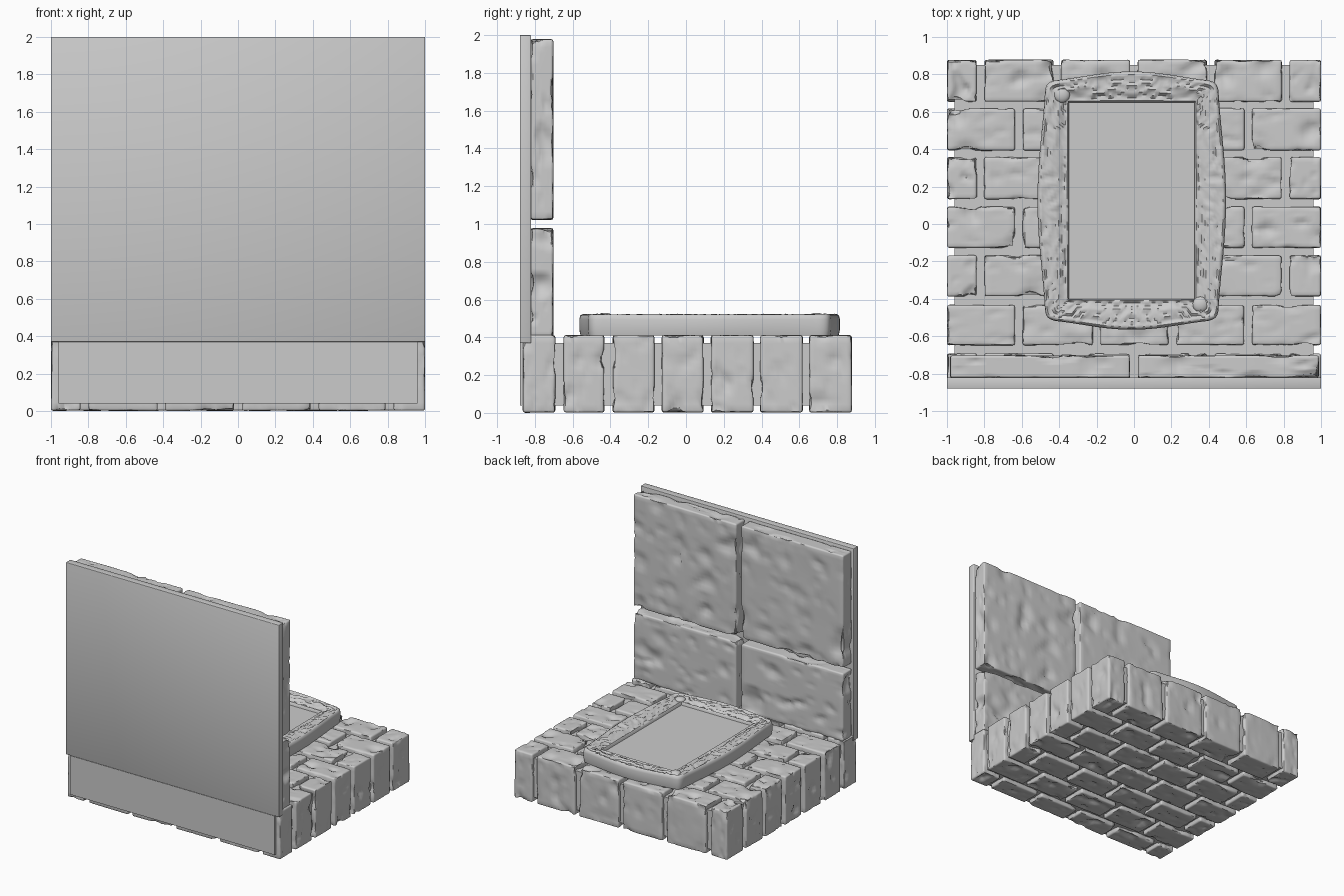
import bpy, bmesh, math
from mathutils import Vector, noise

if "Cube" in bpy.data.objects:
    bpy.data.objects.remove(bpy.data.objects["Cube"])


def add_object(name, bm):
    bmesh.ops.recalc_face_normals(bm, faces=bm.faces)
    me = bpy.data.meshes.new(name)
    bm.to_mesh(me)
    bm.free()
    ob = bpy.data.objects.new(name, me)
    bpy.context.collection.objects.link(ob)
    return ob


def box(name, lo, hi, bevel=0.0):
    lo, hi = Vector(lo), Vector(hi)
    bm = bmesh.new()
    bmesh.ops.create_cube(bm, size=1)
    for v in bm.verts:
        v.co = (lo + hi) / 2 + v.co * (hi - lo)
    if bevel:
        bmesh.ops.bevel(bm, geom=bm.edges[:], offset=bevel, segments=2,
                        profile=0.5, affect='EDGES')
    return add_object(name, bm)


def stone(name, lo, hi, n, r=0.014, depth=0.03, freq=9.0):
    """Worn block: rounded edges and pitted faces that stay inside lo..hi."""
    lo, hi = Vector(lo), Vector(hi)
    mid, half = (lo + hi) / 2, (hi - lo) / 2
    bm = bmesh.new()
    bmesh.ops.create_cube(bm, size=2)
    bmesh.ops.subdivide_edges(bm, edges=bm.edges[:], cuts=n - 1, use_grid_fill=True)
    for v in bm.verts:
        p, q = Vector(), Vector()
        for i in range(3):
            c, h = v.co[i], half[i]
            core = h - r
            p[i] = math.copysign(h, c) if abs(c) > 0.999 else c * core * n / (n - 2)
            q[i] = max(-core, min(core, p[i]))
        w = mid + p
        d = p - q
        d.normalize()
        rough = max(0.0, noise.noise(w * freq) - 0.22) * depth * 1.6
        rough += max(0.0, noise.noise(w * freq * 2.3 + Vector((7, 3, 1))) - 0.3) * depth
        rough += (noise.noise(w * 4.0) + 1) * 0.003
        v.co = mid + q + d * (r - rough)
    return add_object(name, bm)


# mortar core of the floor and backing plate of the wall
box("floor_core", (-0.96, -0.88, 0.04), (0.96, 0.85, 0.37))
box("wall_plate", (-1, -0.88, 0.37), (1, -0.82, 2.0), 0.004)

# floor bricks in running bond
rows = [(-0.865, -0.69), (-0.65, -0.43), (-0.39, -0.165), (-0.13, 0.095),
        (0.13, 0.36), (0.39, 0.62), (0.65, 0.88)]
bonds = [[-1.02, -0.82, -0.41, 0, 0.41, 0.81, 1.02],
         [-1.02, -0.615, -0.2, 0.205, 0.61, 1.02]]
for j, (y0, y1) in enumerate(rows):
    cuts = bonds[j % 2]
    for x0, x1 in zip(cuts, cuts[1:]):
        stone("floor_brick", (x0 + 0.018, y0, 0), (x1 - 0.018, y1, 0.413), 14)

# large wall slabs
for z0, z1 in ((0.40, 0.98), (1.02, 1.98)):
    for x0, x1 in ((-0.985, -0.02), (0.02, 0.99)):
        stone("wall_slab", (x0, -0.825, z0), (x1, -0.70, z1), 32, 0.014, 0.035, 6.5)

# ornate picture frame lying on the floor
CX, CY = -0.012, 0.125
IX, IY = 0.335, 0.525
OX, OY = 0.462, 0.64
PROFILE = [(0, 0.44), (0, 0.495), (0.06, 0.505), (0.14, 0.498), (0.24, 0.505),
           (0.34, 0.512), (0.44, 0.516), (0.54, 0.518), (0.64, 0.518), (0.74, 0.516),
           (0.84, 0.518), (0.91, 0.522), (0.97, 0.515), (1.0, 0.495), (1.0, 0.44),
           (0.96, 0.41)]


def outline(side, s):
    """Inner and outer frame points on one of four sides, s from -1 to 1."""
    bulge = math.cos(s * math.pi / 2) ** 1.6
    if side % 2 == 0:
        inner, outer = Vector((s * IX, IY)), Vector((s * OX, OY + 0.05 * bulge))
    else:
        inner, outer = Vector((IX, -s * IY)), Vector((OX + 0.042 * bulge, -s * OY))
    r = 0.05
    q = Vector((max(-OX + r, min(OX - r, outer.x)), max(-OY + r, min(OY - r, outer.y))))
    d = outer - q
    if abs(outer.x) > OX - r and abs(outer.y) > OY - r and d.length > r:
        outer = q + d.normalized() * r
    if side >= 2:
        inner, outer = -inner, -outer
    return inner, outer


bm = bmesh.new()
rings = []
N = 70
for side in range(4):
    for k in range(N):
        a, b = outline(side, -1 + 2 * k / N)
        ring = []
        for u, z in PROFILE:
            p = a.lerp(b, u)
            if 0.1 < u < 0.9:
                n = noise.noise(Vector((abs(p.x) * 9, p.y * 9, 2.0)))
                z += 0.007 * math.sin(14 * n + 30 * u)
            ring.append(bm.verts.new((CX + p.x, CY + p.y, z)))
        rings.append(ring)
for i, ring in enumerate(rings):
    nxt = rings[(i + 1) % len(rings)]
    for j in range(len(PROFILE)):
        m = (j + 1) % len(PROFILE)
        bm.faces.new((ring[j], ring[m], nxt[m], nxt[j]))
add_object("mirror_frame", bm)

# mirror glass
box("mirror_glass", (CX - IX - 0.02, CY - IY - 0.02, 0.43), (CX + IX + 0.02, CY + IY + 0.02, 0.48))

# round bosses on two opposite corners
for x, y in ((-0.385, 0.69), (0.355, -0.43)):
    bm = bmesh.new()
    bmesh.ops.create_uvsphere(bm, u_segments=24, v_segments=12, radius=1)
    for v in bm.verts:
        v.co = Vector((x, y, 0.508)) + Vector((v.co.x * 0.042, v.co.y * 0.042, v.co.z * 0.022))
    add_object("corner_boss", bm)

bpy.ops.object.select_all(action='SELECT')
bpy.context.view_layer.objects.active = bpy.data.objects["mirror_frame"]
bpy.ops.object.shade_smooth_by_angle(angle=math.radians(50))
